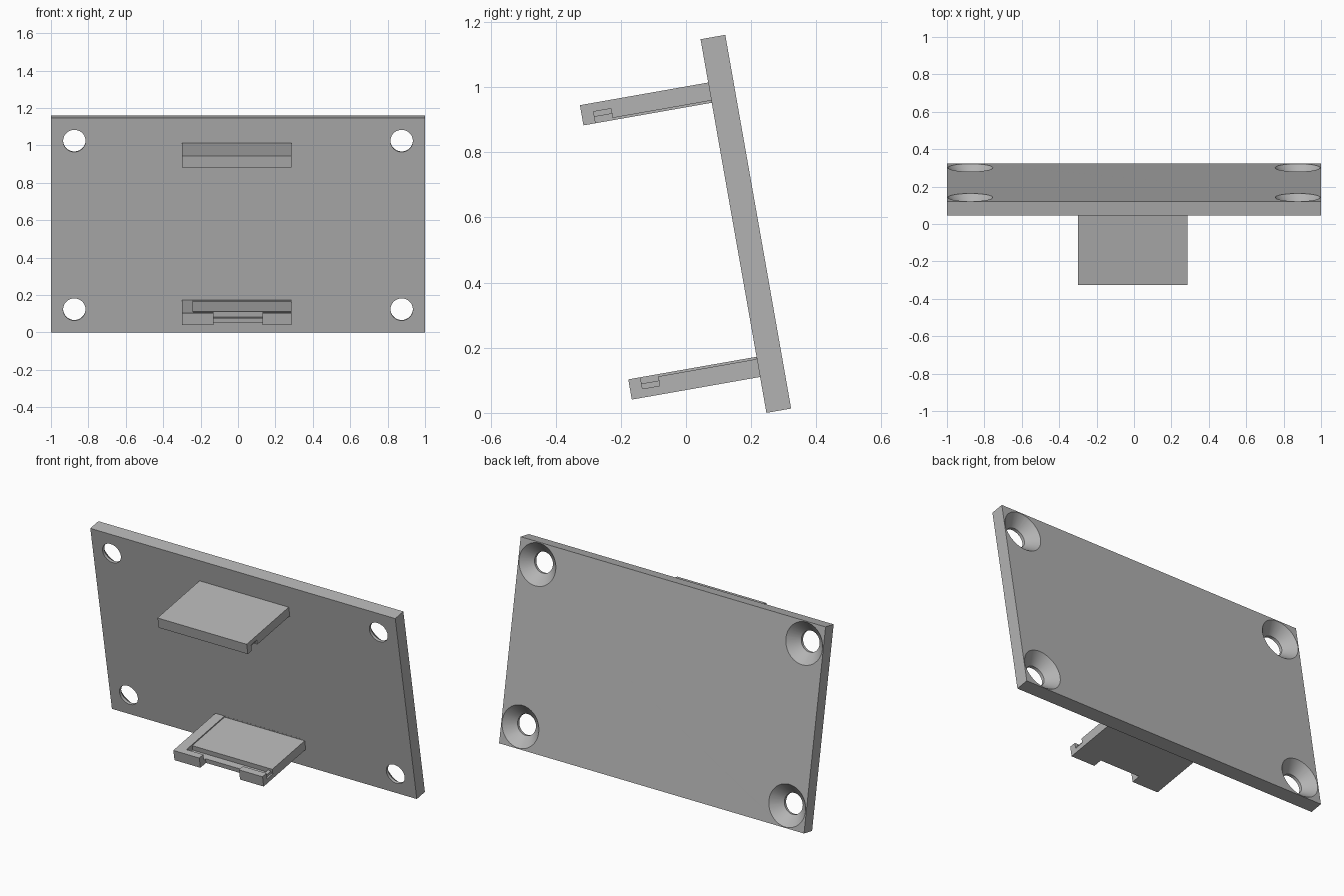
import bpy, bmesh
from math import radians
from mathutils import Matrix, Vector

cube = bpy.data.objects.get("Cube")
if cube:
    bpy.data.objects.remove(cube, do_unlink=True)

grey = bpy.data.materials.new("plain grey")
grey.use_nodes = True
COLOR = (0.45, 0.45, 0.45, 1)
grey.diffuse_color = COLOR
grey.node_tree.nodes["Principled BSDF"].inputs["Base Color"].default_value = COLOR

# Whole bracket leans forward; parts are laid out upright with the plate front at y = 0
FRAME = Matrix.Translation((0, 0.247, 0)) @ Matrix.Rotation(radians(10), 4, 'X')
HEIGHT, THICK, MARGIN = 1.165, 0.077, 0.125


def finish(name, bm):
    bmesh.ops.recalc_face_normals(bm, faces=bm.faces)
    bm.transform(FRAME)
    mesh = bpy.data.meshes.new(name)
    bm.to_mesh(mesh)
    bm.free()
    mesh.materials.append(grey)
    ob = bpy.data.objects.new(name, mesh)
    bpy.context.collection.objects.link(ob)
    return ob


def box(name, x, y, z):
    bm = bmesh.new()
    bmesh.ops.create_cube(bm, size=1)
    spans = [sorted(s) for s in (x, y, z)]
    for v in bm.verts:
        v.co = Vector([s[0] if c < 0 else s[1] for s, c in zip(spans, v.co)])
    return finish(name, bm)


def countersink(x, z):
    # Straight bore at the front, flaring to a wide cone at the back
    bm = bmesh.new()
    profile = [(0, -0.02), (0.06, -0.02), (0.06, 0.017), (0.12, THICK),
               (0.12, THICK + 0.02), (0, THICK + 0.02)]
    verts = [bm.verts.new((r, y, 0)) for r, y in profile]
    edges = [bm.edges.new(pair) for pair in zip(verts, verts[1:])]
    bmesh.ops.spin(bm, geom=verts + edges, cent=(0, 0, 0), axis=(0, 1, 0),
                   angle=radians(360), steps=64)
    bmesh.ops.remove_doubles(bm, verts=bm.verts, dist=0.0001)
    bmesh.ops.translate(bm, verts=bm.verts, vec=(x, 0, z))
    return finish("hole_cutter", bm)


def cut(target, cutters):
    bpy.context.view_layer.objects.active = target
    for c in cutters:
        c.hide_render = True
        mod = target.modifiers.new("cut", 'BOOLEAN')
        mod.operation = 'DIFFERENCE'
        mod.solver = 'EXACT'
        mod.object = c
        bpy.ops.object.modifier_apply(modifier=mod.name)
        bpy.data.objects.remove(c, do_unlink=True)


# Back plate with four countersunk screw holes
plate = box("back_plate", (-1, 1), (0, THICK), (0, HEIGHT))
cut(plate, [countersink(sx * (1 - MARGIN), z) for sx in (-1, 1)
            for z in (MARGIN, HEIGHT - MARGIN)])
bpy.ops.object.select_all(action='DESELECT')
plate.select_set(True)
bpy.context.view_layer.objects.active = plate
bpy.ops.object.shade_smooth_by_angle(angle=radians(30))


# Shelf arm: shallow bed and deeper groove, both open on the left side
def arm(name, base, up, notched):
    def span(a, b):
        return base + up * a, base + up * b
    body = box(name, (-0.30, 0.285), (-0.40, 0.005), span(0, 0.063))
    cutters = [box("bed_cutter", (-0.24, 0.4), (-0.32, -0.0005), span(0.056, 0.1)),
               box("groove_cutter", (-0.24, 0.4), (-0.362, -0.308), span(0.027, 0.1))]
    if notched:
        cutters.append(box("notch_cutter", (-0.13, 0.13), (-0.5, -0.347), span(-0.1, 0.1)))
    cut(body, cutters)
    box(name + "_stop", (0.255, 0.275), (-0.364, -0.306), span(0.025, 0.043))


arm("lower_arm", 0.112, 1, True)
arm("upper_arm", 1.030, -1, False)
